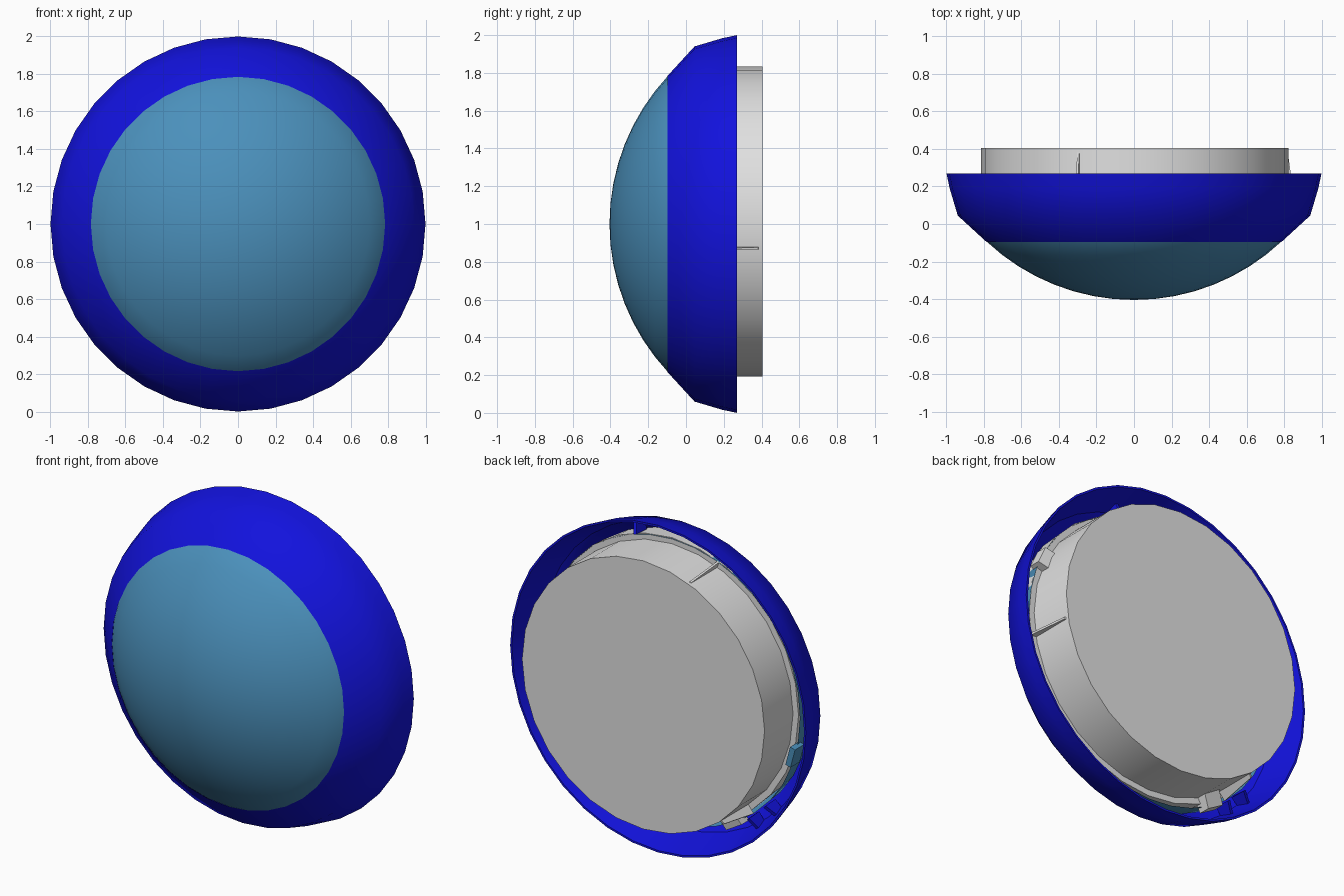
import bpy
import bmesh
import math

cube = bpy.data.objects.get("Cube")
if cube:
    bpy.data.objects.remove(cube, do_unlink=True)


def material(name, rgb):
    m = bpy.data.materials.new(name)
    m.use_nodes = True
    m.diffuse_color = (*rgb, 1)
    m.node_tree.nodes["Principled BSDF"].inputs["Base Color"].default_value = (*rgb, 1)
    return m


BLUE = material("deep blue", (0.006, 0.006, 0.72))
TEAL = material("steel blue", (0.07, 0.28, 0.5))
GREY = material("light grey", (0.75, 0.75, 0.75))


def finish(bm, name, mat, smooth):
    bmesh.ops.remove_doubles(bm, verts=bm.verts, dist=0.0001)
    bmesh.ops.recalc_face_normals(bm, faces=bm.faces)
    mesh = bpy.data.meshes.new(name)
    bm.to_mesh(mesh)
    bm.free()
    mesh.materials.append(mat)
    ob = bpy.data.objects.new(name, mesh)
    bpy.context.collection.objects.link(ob)
    if smooth:
        bpy.ops.object.select_all(action='DESELECT')
        ob.select_set(True)
        bpy.context.view_layer.objects.active = ob
        bpy.ops.object.shade_smooth_by_angle(angle=math.radians(35))
    return ob


def revolve(name, profile, mat, sides, closed=False, cx=0.0, cz=1.0):
    """Spin (radius, y) points around the front-to-back axis."""
    bm = bmesh.new()
    rings = []
    for r, y in profile:
        if r == 0:
            rings.append([bm.verts.new((cx, y, cz))] * sides)
        else:
            angles = [math.tau * i / sides for i in range(sides)]
            rings.append([bm.verts.new((cx + r * math.cos(a), y, cz + r * math.sin(a)))
                          for a in angles])
    pairs = list(zip(rings, rings[1:]))
    if closed:
        pairs.append((rings[-1], rings[0]))
    for a, b in pairs:
        for i in range(sides):
            j = (i + 1) % sides
            corners = list(dict.fromkeys((a[i], a[j], b[j], b[i])))
            bm.faces.new(corners)
    return finish(bm, name, mat, True)


def fin(name, outline, degrees, thickness, mat):
    """Thin radial plate from a (radius, y) outline."""
    a = math.radians(degrees)
    bm = bmesh.new()
    sides = []
    for t in (-thickness / 2, thickness / 2):
        sides.append([bm.verts.new((r * math.cos(a) - t * math.sin(a), y,
                                    1 + r * math.sin(a) + t * math.cos(a)))
                      for r, y in outline])
        bm.faces.new(sides[-1])
    n = len(outline)
    for i in range(n):
        j = (i + 1) % n
        bm.faces.new((sides[0][i], sides[0][j], sides[1][j], sides[1][i]))
    return finish(bm, name, mat, False)


# Domed front lens with a collar hidden inside the shell
R = 1.149
edge = math.asin(0.785 / R)
dome = [(R * math.sin(edge * i / 8), R - 0.405 - R * math.cos(edge * i / 8))
        for i in range(9)]
revolve("front_lens", dome + [(0.855, 0.02), (0.865, 0.135)], TEAL, 36)

# Flaring outer shell, hollow at the back
shell = [(0.785, -0.097), (0.94, 0.045), (0.983, 0.19), (1.0, 0.27),
         (0.988, 0.27), (0.925, 0.065), (0.87, 0.025)]
revolve("outer_shell", shell, BLUE, 36, closed=True)

# Rear drum and its flange
drum = [(0, 0.405), (0.82, 0.405), (0.82, 0.13), (0.857, 0.13), (0.85, 0.02), (0, 0.02)]
revolve("rear_drum", drum, GREY, 28, cx=0.005, cz=1.013)

# Three tapered ribs on the drum
for k in range(3):
    fin("drum_rib_%d" % (k + 1), [(0.80, 0.39), (0.83, 0.38), (0.865, 0.13), (0.80, 0.13)],
        -9 + 120 * k, 0.012, GREY)

# Small tabs in the gap between drum and shell
for k, angle in enumerate((75, 222, 232)):
    fin("shell_tab_%d" % (k + 1), [(0.87, 0.07), (0.875, 0.17), (0.95, 0.14), (0.94, 0.07)],
        angle, 0.02, BLUE)
for k, angle in enumerate((25, 240)):
    fin("flange_tab_%d" % (k + 1), [(0.80, 0.1), (0.80, 0.19), (0.885, 0.17), (0.885, 0.1)],
        angle, 0.12, GREY)
fin("lens_tab", [(0.85, 0.1), (0.85, 0.19), (0.885, 0.19), (0.885, 0.1)], 195, 0.12, TEAL)
